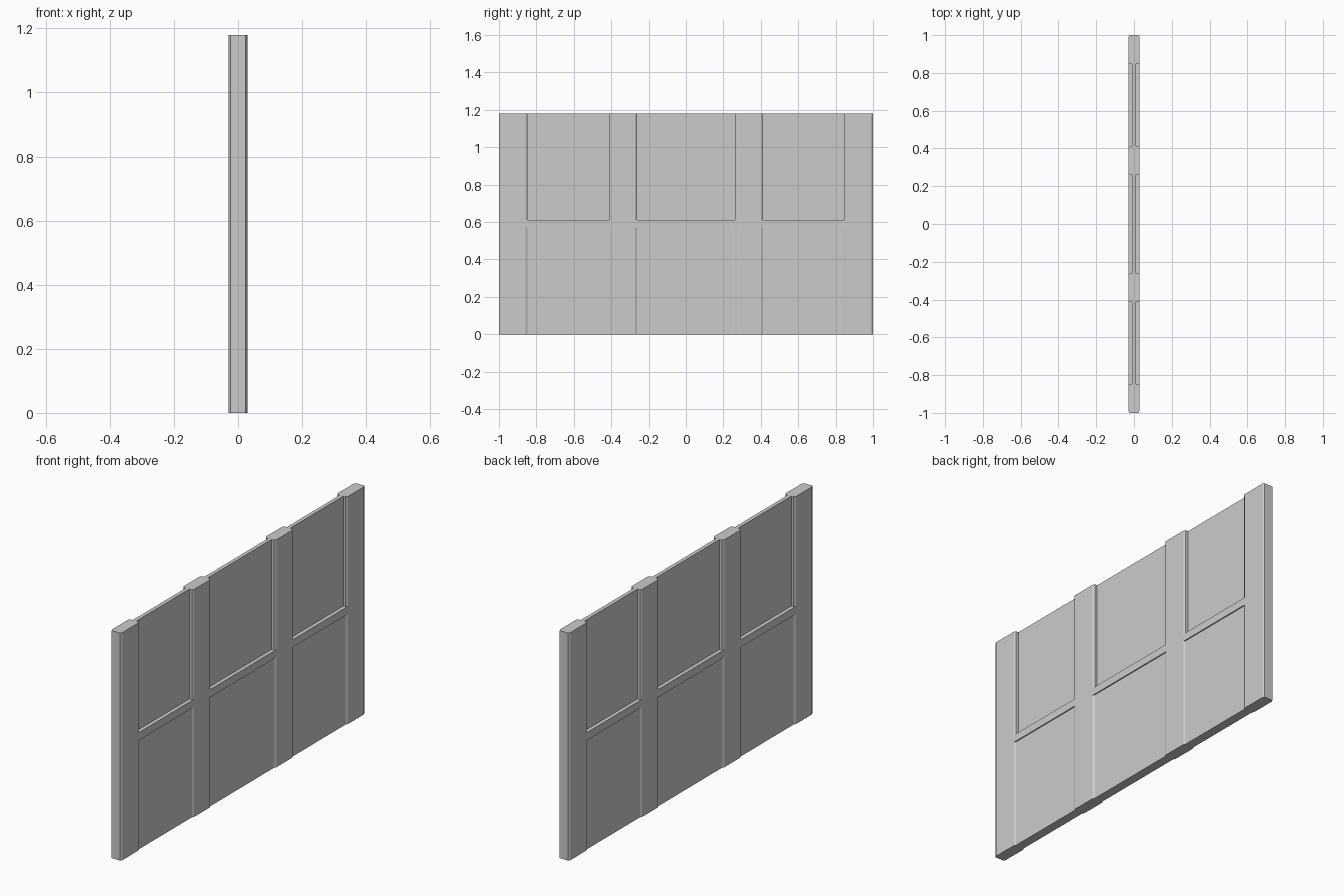
import bpy, bmesh

if "Cube" in bpy.data.objects:
    bpy.data.objects.remove(bpy.data.objects["Cube"])

H, T, C = 1.18, 0.03, 0.01      # wall height, half thickness, chamfer width
D = 0.006                       # chamfer depth (also lower panel recess)
RAIL_LO, RAIL_HI = 0.57, 0.61


def extrude(name, profile, z0, z1):
    """Extrude an (x, y) profile from z0 to z1."""
    bm = bmesh.new()
    face = bm.faces.new([bm.verts.new((x, y, z0)) for x, y in profile])
    res = bmesh.ops.extrude_face_region(bm, geom=[face])
    verts = [v for v in res["geom"] if isinstance(v, bmesh.types.BMVert)]
    bmesh.ops.translate(bm, verts=verts, vec=(0, 0, z1 - z0))
    bmesh.ops.recalc_face_normals(bm, faces=bm.faces)
    mesh = bpy.data.meshes.new(name)
    bm.to_mesh(mesh)
    bm.free()
    obj = bpy.data.objects.new(name, mesh)
    bpy.context.collection.objects.link(obj)
    return obj


def slab(name, half, y0, y1, z0, z1):
    return extrude(name, [(-half, y0), (half, y0), (half, y1), (-half, y1)], z0, z1)


# Upright posts with chamfered corners
posts = [(-1, -0.848), (-0.413, -0.262), (0.262, 0.413), (0.848, 1)]
for i, (a, b) in enumerate(posts):
    extrude(f"post_{i + 1}", [
        (-T + D, a), (T - D, a), (T, a + C), (T, b - C),
        (T - D, b), (-T + D, b), (-T, b - C), (-T, a + C)], 0, H)

# Bays between posts: shallow lower panel, flush rail, deep upper panel
for i in range(3):
    a, b = posts[i][1], posts[i + 1][0]
    slab(f"lower_panel_{i + 1}", T - D, a, b, 0, RAIL_LO)
    slab(f"rail_{i + 1}", T, a - C, b + C, RAIL_LO, RAIL_HI)
    slab(f"upper_panel_{i + 1}", 0.01, a, b, RAIL_HI, H)
